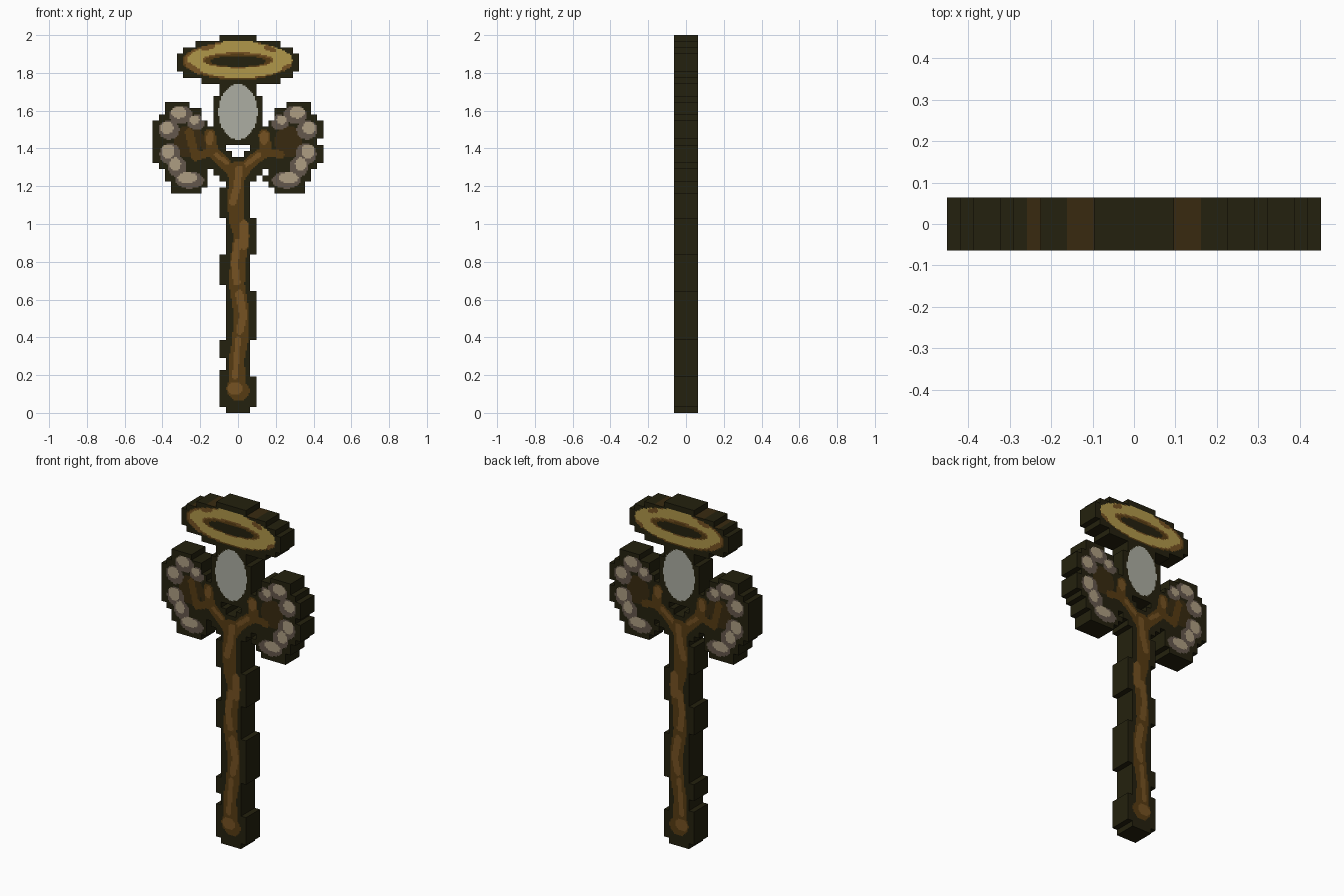
import bpy, bmesh, math

cube = bpy.data.objects.get("Cube")
if cube:
    bpy.data.objects.remove(cube, do_unlink=True)

U = 2 / 62        # one block
SUB = 4           # paint cells per block
HALF = 2 * U      # half thickness

# Materials (sRGB values turned into linear)
PALETTE = {
    "dark outline": (36, 33, 14),
    "dark olive brown": (56, 42, 16),
    "bark brown": (86, 59, 18),
    "light bark": (118, 82, 34),
    "gold": (176, 151, 74),
    "gem grey": (172, 173, 162),
    "feather light": (174, 157, 130),
    "feather shade": (100, 87, 76),
}
NAMES = list(PALETTE)
MATS = []
for name, rgb in PALETTE.items():
    lin = [((c / 255 + 0.055) / 1.055) ** 2.4 for c in rgb] + [1]
    m = bpy.data.materials.new(name)
    m.use_nodes = True
    m.diffuse_color = lin
    bsdf = m.node_tree.nodes["Principled BSDF"]
    bsdf.inputs["Base Color"].default_value = lin
    bsdf.inputs["Roughness"].default_value = 0.9
    MATS.append(m)
DARK, OLIVE, BARK, LIGHT, GOLD, GEM, FEATHER, SHADE = range(8)


def oval(col, cx, cz, rx, rz):
    return col, lambda x, z: ((x - cx) / rx) ** 2 + ((z - cz) / rz) ** 2 <= 1


def stroke(col, width, *pts):
    def inside(x, z):
        for (ax, az), (bx, bz) in zip(pts, pts[1:]):
            dx, dz = bx - ax, bz - az
            t = max(0, min(1, ((x - ax) * dx + (z - az) * dz) / (dx * dx + dz * dz)))
            if math.hypot(x - ax - t * dx, z - az - t * dz) <= width / 2:
                return True
        return False
    return col, inside


def cells_of(rows):
    return {(x, z) for z0, z1, x0, x1 in rows
            for z in range(z0, z1) for x in range(x0, x1)}


# Block outlines: bottom, top, left, right
halo = [(61, 62, -3, 3), (60, 61, -7, 7), (59, 60, -9, 9), (56, 59, -10, 10),
        (55, 56, -9, 9), (54, 55, -6, 7)]
head = [(52, 54, -3, 3), (47, 52, -4, 4), (46, 47, -5, 5), (44, 46, -4, 4)]
staff = [(43, 44, -4, -2), (43, 44, 2, 4), (42, 43, -4, -1), (42, 43, 1, 4),
         (39, 42, -4, 4), (38, 39, -3, 3), (0, 38, -2, 2),
         (32, 37, -3, -2), (26, 32, 2, 3), (21, 26, -3, -2), (12, 20, 2, 3),
         (9, 12, -3, -2), (1, 7, -3, -2), (1, 6, 2, 3)]
wing = [(50, 51, 8, 12), (49, 50, 6, 12), (48, 49, 6, 13), (47, 48, 5, 14),
        (46, 47, 5, 14), (45, 46, 4, 14), (44, 45, 4, 13), (41, 44, 4, 14),
        (40, 41, 4, 13), (38, 40, 5, 12), (37, 38, 5, 11), (36, 37, 6, 11)]
left_wing = wing + [(38, 39, 4, 5)]
right_wing = [(z0, z1, -x1, -x0) for z0, z1, x0, x1 in wing] + [(44, 45, -14, -13)]

# Painted shapes, later ones on top
branches = [
    stroke(OLIVE, 1.6, (-10, 45.5), (-7, 46), (-5, 43.5)),
    stroke(BARK, 1.9, (0, 38.5), (-2.5, 41.2), (-4.2, 43), (-4.6, 45.6)),
    stroke(BARK, 1.9, (0, 38.5), (2.3, 41.4), (4.6, 43), (4.3, 45.6)),
    stroke(BARK, 1.3, (-4, 43), (-7, 42), (-8, 46)),
    stroke(BARK, 1.3, (4, 43), (7, 42.4)),
    stroke(LIGHT, 1.2, (-4.7, 44.6), (-4.5, 45.6)),
    stroke(LIGHT, 1.4, (4.2, 44.8), (4.3, 45.5)),
    stroke(LIGHT, 0.8, (1.2, 40.6), (3.4, 42.4)),
    stroke(LIGHT, 0.7, (-1.8, 41), (-3.6, 42.4)),
]
halo_paint = [
    oval(BARK, -0.1, 57.8, 9, 3.1), oval(LIGHT, 0, 57.9, 8.8, 3),
    oval(GOLD, 0.3, 57.9, 8.6, 2.9), stroke(GOLD, 1.2, (-2.2, 60.4), (2.2, 60.4)),
    oval(LIGHT, 0, 57.9, 5.8, 1.3), oval(BARK, -0.1, 57.8, 5.5, 1.1),
    oval(DARK, 0, 57.7, 4.6, 0.9),
    stroke(LIGHT, 0.8, (-5.6, 59.8), (-4.2, 60.2)), stroke(LIGHT, 0.8, (4.6, 60), (5.8, 59.6)),
    stroke(LIGHT, 0.9, (-8, 57), (-6.6, 56)), stroke(LIGHT, 0.7, (7.6, 56.4), (8.3, 57)),
]
staff_paint = branches + [
    stroke(BARK, 2.6, (0, 40), (-0.4, 36), (-0.3, 32), (0.6, 29), (0, 25), (-0.2, 21),
           (0.5, 17), (0.4, 12), (-0.2, 9), (-0.1, 3.2)),
    stroke(BARK, 3.2, (-0.3, 4), (0.3, 3.6)),
    stroke(LIGHT, 1.2, (0.2, 40), (-0.2, 37), (-0.9, 34.5)),
    stroke(LIGHT, 1.3, (1, 31), (1, 27.5)),
    stroke(LIGHT, 1.2, (0, 28), (-0.6, 24.5), (-0.2, 21.5)),
    stroke(LIGHT, 1.3, (0.2, 19.5), (0.9, 16), (0.3, 13.5)),
    stroke(LIGHT, 0.9, (0, 12), (-0.5, 6)),
    oval(LIGHT, -0.5, 4, 1.3, 1.1),
]
# Feather tufts: centre and radii on one side, shade peeping out below
TUFTS = [(9.6, 49.1, 1.5, 1.1), (11.6, 46.6, 1.3, 1.2), (7.1, 47.9, 1, 0.9),
         (11.4, 42.7, 1.3, 1.4), (10.2, 40.6, 1.1, 1.3), (8.2, 38.4, 1.9, 1)]
wing_paint = [oval(OLIVE, s * 8.3, 44.5, 2.3, 2.6) for s in (-1, 1)] + branches
for s in (-1, 1):
    for x, z, rx, rz in TUFTS:
        wing_paint.append(oval(SHADE, s * (x - 0.25), z - 0.2, rx + 0.45, rz + 0.35))
    for x, z, rx, rz in TUFTS:
        wing_paint.append(oval(FEATHER, s * (x + 0.1), z + 0.2, rx * 0.85, rz * 0.85))
gem_paint = branches + [oval(GEM, 0, 49.4, 3.15, 4.6)]

PARTS = {
    "halo": (halo, halo_paint),
    "gem_head": (head, gem_paint),
    "staff": (staff, staff_paint),
    "left_wing": (left_wing, wing_paint),
    "right_wing": (right_wing, wing_paint),
}
solid = set().union(*(cells_of(rows) for rows, _ in PARTS.values()))


def build(name, rows, paint):
    cells = cells_of(rows)
    bm = bmesh.new()

    def quad(pts, mat):
        f = bm.faces.new([bm.verts.new((x * U, y, z * U)) for x, y, z in pts])
        f.material_index = mat

    def colour(i, j):
        x, z = (i + 0.5) / SUB, (j + 0.5) / SUB
        if (math.floor(x), math.floor(z)) not in cells:
            return None
        for col, inside in reversed(paint):
            if inside(x, z):
                return col
        return DARK

    # Front and back faces, cut into strips of one colour
    for j in range(62 * SUB):
        start, run = -15 * SUB, None
        for i in range(-15 * SUB, 15 * SUB + 1):
            c = colour(i, j)
            if c != run:
                if run is not None:
                    a, b, lo, hi = start / SUB, i / SUB, j / SUB, (j + 1) / SUB
                    quad([(a, -HALF, lo), (b, -HALF, lo), (b, -HALF, hi), (a, -HALF, hi)], run)
                    quad([(a, HALF, lo), (a, HALF, hi), (b, HALF, hi), (b, HALF, lo)], run)
                start, run = i, c

    # Side walls along the stepped outline
    for x, z in cells:
        corners = {(0, 1): ((x + 1, z + 1), (x, z + 1)), (0, -1): ((x, z), (x + 1, z)),
                   (1, 0): ((x + 1, z), (x + 1, z + 1)), (-1, 0): ((x, z + 1), (x, z))}
        for (dx, dz), ((ax, az), (bx, bz)) in corners.items():
            if (x + dx, z + dz) in solid:
                continue
            # A few brown ledges on top of the ring
            brown = dz == 1 and z >= 59 and x in (-8, -5, -4, 3, 4)
            quad([(ax, -HALF, az), (ax, HALF, az), (bx, HALF, bz), (bx, -HALF, bz)],
                 OLIVE if brown else DARK)

    bmesh.ops.remove_doubles(bm, verts=bm.verts[:], dist=1e-5)
    bmesh.ops.recalc_face_normals(bm, faces=bm.faces[:])
    me = bpy.data.meshes.new(name)
    for m in MATS:
        me.materials.append(m)
    bm.to_mesh(me)
    bm.free()
    bpy.context.collection.objects.link(bpy.data.objects.new(name, me))


for part, (rows, paint) in PARTS.items():
    build(part, rows, paint)
